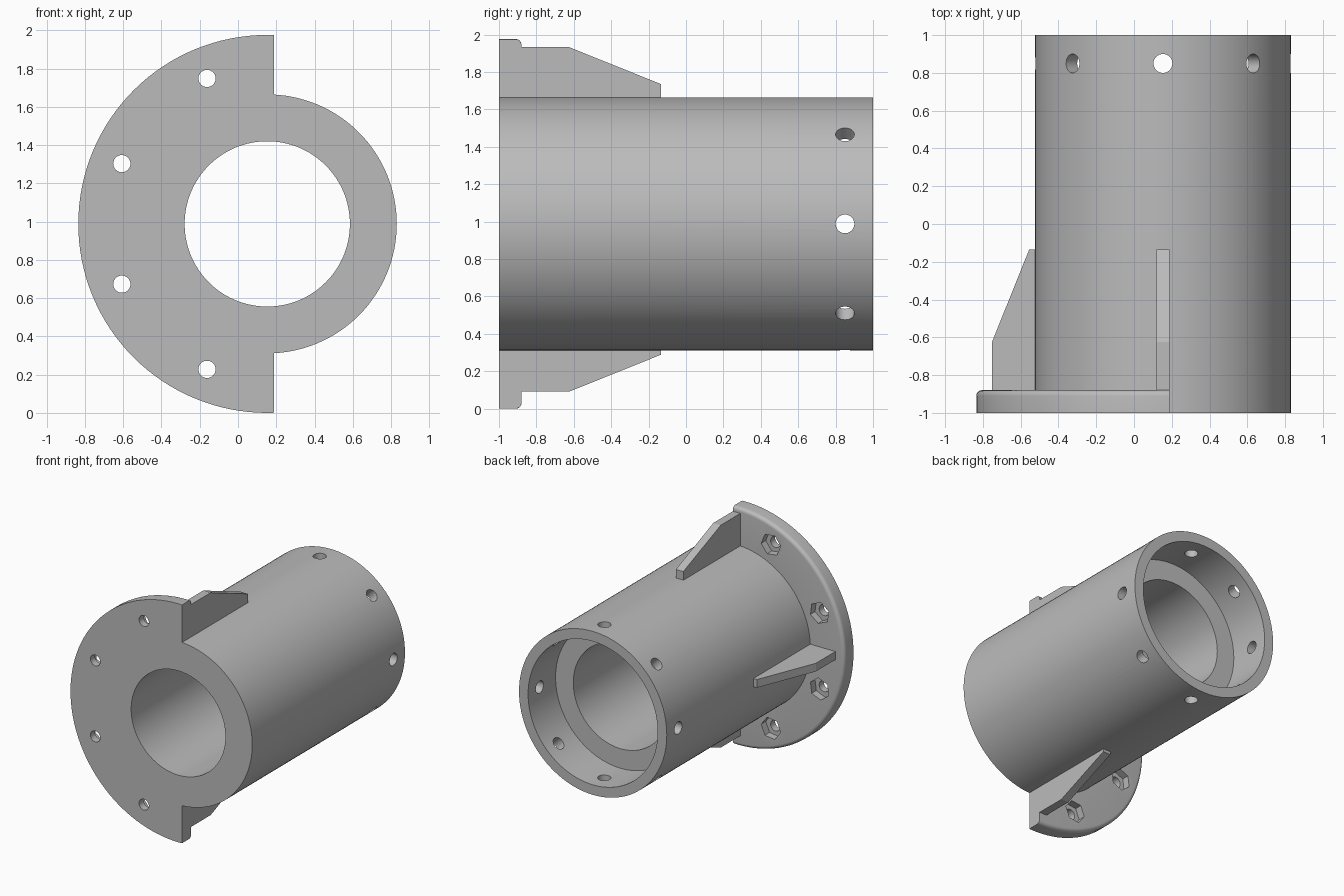
import bpy, bmesh
from math import radians, pi, sin, cos
from mathutils import Matrix

if "Cube" in bpy.data.objects:
    bpy.data.objects.remove(bpy.data.objects["Cube"], do_unlink=True)

AXIS = (0.153, 0, 0.988)      # tube axis runs along y through this point
TUBE_R, BORE_R, SOCKET_R, FLANGE_R = 0.677, 0.432, 0.594, 0.988
FLANGE_BACK = -0.88
CUT_X = 0.034                 # flat side of the flange, from the axis
SEGMENTS = 128

grey = bpy.data.materials.new("plain grey")
grey.use_nodes = True
grey.diffuse_color = (0.5, 0.5, 0.5, 1)
grey.node_tree.nodes["Principled BSDF"].inputs["Base Color"].default_value = (0.5, 0.5, 0.5, 1)


def make_object(name, bm):
    bmesh.ops.recalc_face_normals(bm, faces=bm.faces)
    mesh = bpy.data.meshes.new(name)
    bm.to_mesh(mesh)
    bm.free()
    mesh.materials.append(grey)
    obj = bpy.data.objects.new(name, mesh)
    obj.location = AXIS
    bpy.context.collection.objects.link(obj)
    return obj


def lathe(name, profile):
    """Turn a closed (radius, y) profile about the y axis."""
    bm = bmesh.new()
    verts = [bm.verts.new((r, y, 0)) for r, y in profile]
    edges = [bm.edges.new((verts[i - 1], v)) for i, v in enumerate(verts)]
    bmesh.ops.spin(bm, geom=verts + edges, cent=(0, 0, 0), axis=(0, 1, 0),
                   angle=2 * pi, steps=SEGMENTS)
    bmesh.ops.remove_doubles(bm, verts=bm.verts, dist=0.0001)
    return make_object(name, bm)


def turn(degrees):
    """Rotation about the tube axis, 0 pointing up."""
    return Matrix.Rotation(radians(degrees), 4, 'Y')


def cylinder(name, radius, length, sides, matrix):
    bm = bmesh.new()
    bmesh.ops.create_cone(bm, cap_ends=True, segments=sides, radius1=radius,
                          radius2=radius, depth=length, matrix=matrix)
    return make_object(name, bm)


def cut(obj, cutter):
    cutter.hide_render = True
    mod = obj.modifiers.new("cut", 'BOOLEAN')
    mod.operation, mod.solver, mod.object = 'DIFFERENCE', 'EXACT', cutter
    bpy.context.view_layer.objects.active = obj
    bpy.ops.object.modifier_apply(modifier=mod.name)
    bpy.data.objects.remove(cutter, do_unlink=True)


def smooth(obj):
    bpy.ops.object.select_all(action='DESELECT')
    obj.select_set(True)
    bpy.context.view_layer.objects.active = obj
    bpy.ops.object.shade_smooth_by_angle(angle=radians(25))


# Tube with a wider socket at the back
tube = lathe("tube", [(BORE_R, -1), (TUBE_R, -1), (TUBE_R, 1),
                      (SOCKET_R, 1), (SOCKET_R, 0.64), (BORE_R, 0.64)])

# Eight radial screw holes, drilled as four through holes
for i in range(4):
    cut(tube, cylinder("drill", 0.05, 2, 32,
                       turn(45 * i) @ Matrix.Translation((0, 0.85, 0))))
smooth(tube)

# Flange ring with a rounded back edge
FILLET = 0.03
edge = [(FLANGE_R - FILLET + FILLET * cos(a), FLANGE_BACK - FILLET + FILLET * sin(a))
        for a in (pi / 2 * k / 6 for k in range(7))]
flange = lathe("flange", [(TUBE_R, -1), (FLANGE_R, -1)] + edge + [(TUBE_R, FLANGE_BACK)])

# Cut the flange flat on one side
bm = bmesh.new()
bmesh.ops.create_cube(bm, size=3, matrix=Matrix.Translation((CUT_X + 1.5, 0, 0)))
cut(flange, make_object("flat_cutter", bm))

# Bolt holes with hexagonal nut pockets at the back
upright = Matrix.Rotation(pi / 2, 4, 'X')
for angle in (-22.5, -67.5, -112.5, -157.5):
    for radius, y, length, sides in ((0.09, -0.84, 0.2, 6), (0.045, -1, 0.6, 32)):
        place = turn(angle) @ Matrix.Translation((0, y, 0.823)) @ upright
        cut(flange, cylinder("drill", radius, length, sides, place))
smooth(flange)

# Tapered ribs between the flange and the tube
for name, angle, height in (("top_rib", 0, 0.945), ("side_rib", -90, 0.905),
                            ("bottom_rib", 180, 0.897)):
    outline = [(FLANGE_BACK, 0.64), (FLANGE_BACK, height), (-0.625, height),
               (-0.135, height - 0.197), (-0.135, 0.64)]
    bm = bmesh.new()
    face = bm.faces.new([bm.verts.new((-CUT_X, y, z)) for y, z in outline])
    side = bmesh.ops.extrude_face_region(bm, geom=[face])["geom"]
    bmesh.ops.translate(bm, vec=(2 * CUT_X, 0, 0),
                        verts=[v for v in side if isinstance(v, bmesh.types.BMVert)])
    bm.transform(turn(angle))
    make_object(name, bm)
